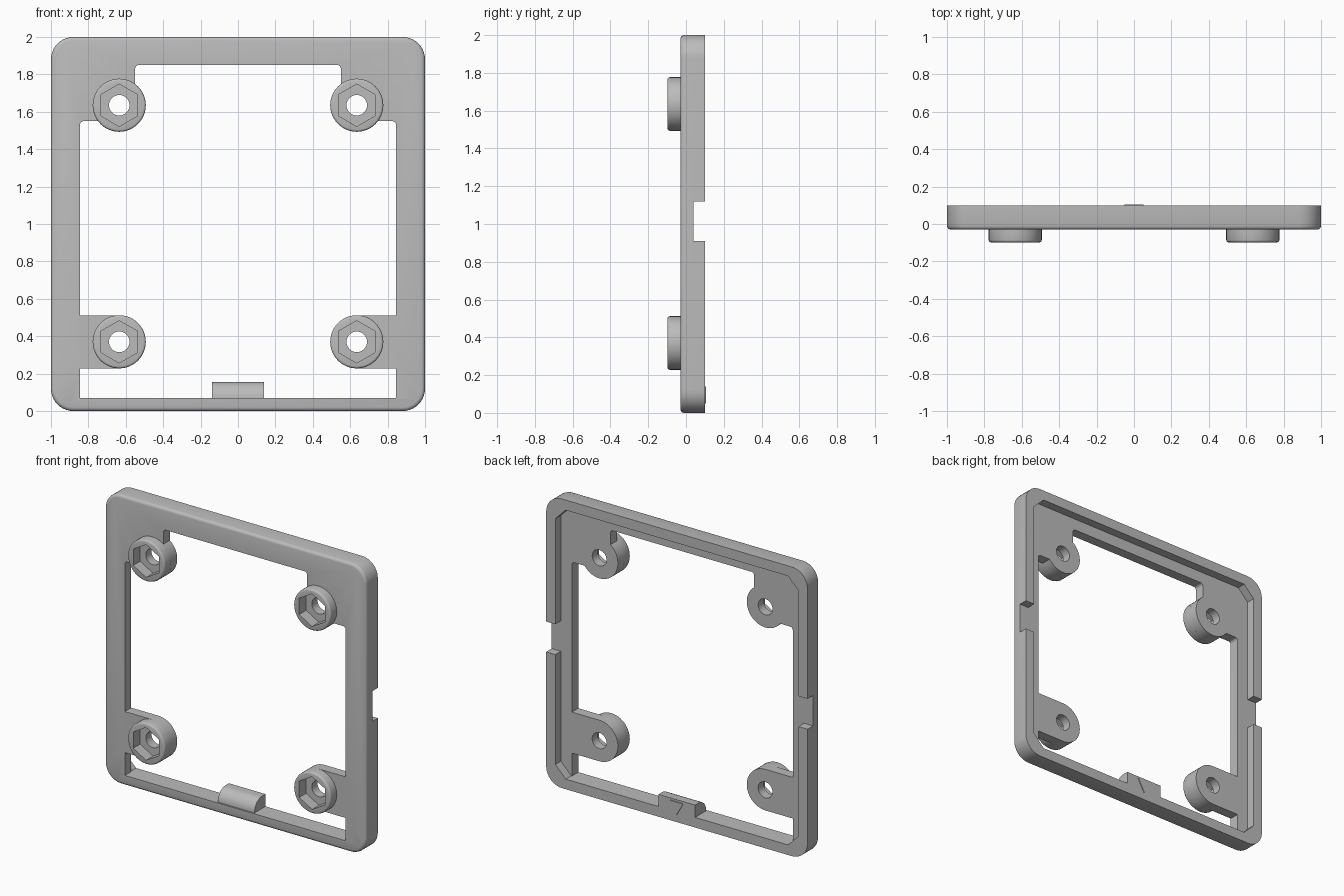
import bpy, bmesh
from math import sin, cos, radians

cube = bpy.data.objects.get("Cube")
if cube:
    bpy.data.objects.remove(cube, do_unlink=True)

grey = bpy.data.materials.new("plastic_grey")
grey.use_nodes = True
colour = (0.5, 0.5, 0.5, 1)
grey.diffuse_color = colour
grey.node_tree.nodes["Principled BSDF"].inputs["Base Color"].default_value = colour

FRONT, FLOOR, BACK = -0.03, 0.04, 0.1
BOSS_X, BOSS_R = 0.635, 0.142
BOSS_Z = (0.37, 1.635)


def arc(cx, cz, r, a0, a1, n):
    return [(cx + r * cos(radians(a0 + (a1 - a0) * i / n)),
             cz + r * sin(radians(a0 + (a1 - a0) * i / n))) for i in range(n + 1)]


def circle(cx, cz, r, n, start=0):
    return arc(cx, cz, r, start, start + 360, n)[:-1]


def rounded_rect(x, z0, z1, r, n):
    pts = []
    for k, (cx, cz) in enumerate([(x - r, z1 - r), (r - x, z1 - r), (r - x, z0 + r), (x - r, z0 + r)]):
        pts += arc(cx, cz, r, 90 * k, 90 * k + 90, n)
    return pts


def prism(name, outline, low, high, bevel=0, axis="Y"):
    """Extrude an outline along an axis, optionally rounding the rim at the low end."""
    place = (lambda a, b: (a, low, b)) if axis == "Y" else (lambda a, b: (low, a, b))
    shift = (0, high - low, 0) if axis == "Y" else (high - low, 0, 0)
    bm = bmesh.new()
    face = bm.faces.new([bm.verts.new(place(a, b)) for a, b in outline])
    rim = list(face.edges)
    new = bmesh.ops.extrude_face_region(bm, geom=[face], use_keep_orig=True)["geom"]
    bmesh.ops.translate(bm, vec=shift, verts=[v for v in new if isinstance(v, bmesh.types.BMVert)])
    bmesh.ops.recalc_face_normals(bm, faces=bm.faces)
    if bevel:
        bmesh.ops.bevel(bm, geom=rim, offset=bevel, segments=3, profile=0.5, affect="EDGES")
    mesh = bpy.data.meshes.new(name)
    bm.to_mesh(mesh)
    bm.free()
    mesh.materials.append(grey)
    obj = bpy.data.objects.new(name, mesh)
    bpy.context.collection.objects.link(obj)
    return obj


def cut(obj, cutters):
    """Subtract the cutters, bake the result and discard them."""
    for c in cutters:
        mod = obj.modifiers.new("cut", "BOOLEAN")
        mod.operation, mod.solver, mod.object = "DIFFERENCE", "EXACT", c
    bpy.context.view_layer.update()
    baked = bpy.data.meshes.new_from_object(obj.evaluated_get(bpy.context.evaluated_depsgraph_get()))
    obj.modifiers.clear()
    obj.data = baked
    for c in cutters:
        bpy.data.objects.remove(c, do_unlink=True)


def screw_cutters(x, z):
    return [prism("hex_cutter", circle(x, z, 0.113, 6, 90), -0.2, -0.022),
            prism("hole_cutter", circle(x, z, 0.055, 32), -0.25, 0.2)]


# Opening outline: one half, wrapping round the mounting tabs, then mirrored
half = [(0.845, 0.07)]
half += [(0.845, 0.228)] + arc(BOSS_X, BOSS_Z[0], BOSS_R, -90, -270, 24) + [(0.845, 0.512)]
half += arc(0.825, 1.53, 0.02, 0, 90, 4)
half += arc(BOSS_X, BOSS_Z[1], BOSS_R, -36.7, -233.3, 24)
half += arc(0.53, 1.83, 0.02, 0, 90, 4)
opening = half + [(-x, z) for x, z in reversed(half)]

# Frame with rear recess, side notches and screw holes
centres = [(s * BOSS_X, z) for s in (-1, 1) for z in BOSS_Z]
frame = prism("frame", rounded_rect(1, 0, 2, 0.12, 10), FRONT, BACK, 0.02)
cutters = [prism("opening_cutter", opening, -0.3, 0.3),
           prism("recess_cutter", rounded_rect(0.93, 0.07, 1.93, 0.08, 1), FLOOR, 0.3)]
for s in (-1, 1):
    notch = [(s * 0.88, 0.91), (s * 1.1, 0.91), (s * 1.1, 1.12), (s * 0.88, 1.12)]
    cutters.append(prism("notch_cutter", notch, FLOOR, 0.3))
for x, z in centres:
    cutters += screw_cutters(x, z)
cut(frame, cutters)
parts = [frame]

# Nut bosses on the front
for x, z in centres:
    name = ("upper" if z > 1 else "lower") + ("_left" if x > 0 else "_right") + "_nut_boss"
    boss = prism(name, circle(x, z, BOSS_R, 48), -0.098, FRONT, 0.012)
    cut(boss, screw_cutters(x, z))
    parts.append(boss)

# Rounded clip on the bottom bar and its raised arrow
clip_profile = [(BACK, 0.06), (BACK, 0.155)]
clip_profile += [(0.06 - 0.08 * sin(radians(a)), 0.07 + 0.085 * cos(radians(a))) for a in range(0, 91, 10)]
clip_profile += [(-0.02, 0.06)]
parts.append(prism("clip", clip_profile, -0.14, 0.14, axis="X"))
parts.append(prism("clip_arrow", [(-0.05, 0.14), (0.05, 0.14), (0, 0.05)], BACK - 0.002, BACK + 0.005))

# Smooth the curved walls and keep the edges crisp
bpy.ops.object.select_all(action="DESELECT")
for p in parts:
    p.select_set(True)
bpy.context.view_layer.objects.active = frame
bpy.ops.object.shade_smooth_by_angle(angle=radians(32))
